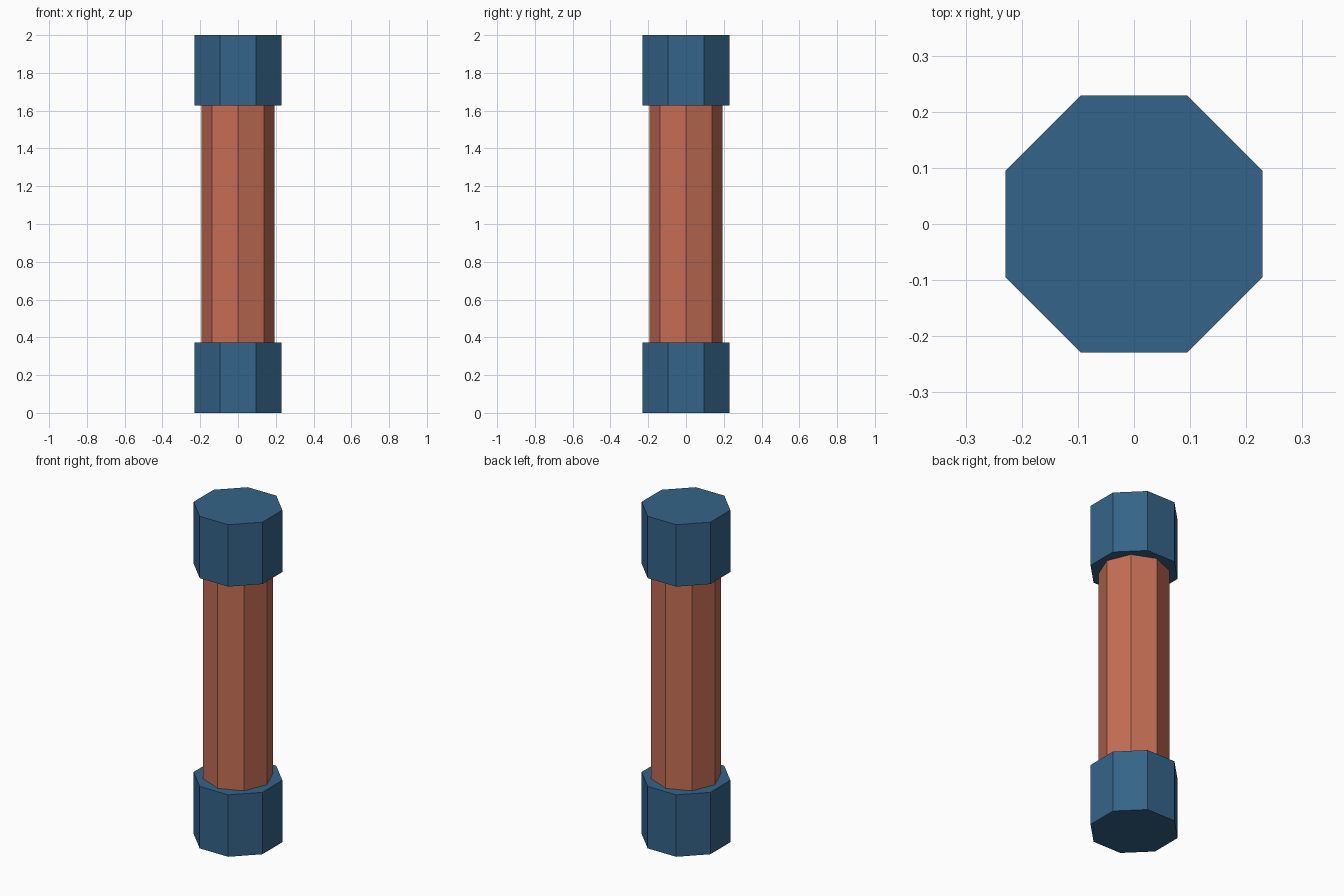
import bpy, math

if "Cube" in bpy.data.objects:
    bpy.data.objects.remove(bpy.data.objects["Cube"])


def material(name, rgb):
    m = bpy.data.materials.new(name)
    m.diffuse_color = (*rgb, 1)
    m.use_nodes = True
    m.node_tree.nodes["Principled BSDF"].inputs["Base Color"].default_value = m.diffuse_color
    return m


def octagon_prism(name, radius, z0, z1, turn, mat):
    bpy.ops.mesh.primitive_cylinder_add(vertices=8, radius=radius, depth=z1 - z0,
                                        location=(0, 0, (z0 + z1) / 2),
                                        rotation=(0, 0, turn))
    ob = bpy.context.object
    ob.name = name
    ob.data.materials.append(mat)
    return ob


blue = material("dark blue", (0.034, 0.127, 0.246))
clay = material("clay red", (0.552, 0.156, 0.089))

# Caps have flat sides facing the axes; the shaft has its corners there
cap_turn = math.pi / 8
cap_radius = 0.229 / math.cos(cap_turn)
octagon_prism("bottom_cap", cap_radius, 0, 0.373, cap_turn, blue)
octagon_prism("top_cap", cap_radius, 1.627, 2, cap_turn, blue)
octagon_prism("shaft", 0.193, 0.373, 1.627, 0, clay)
